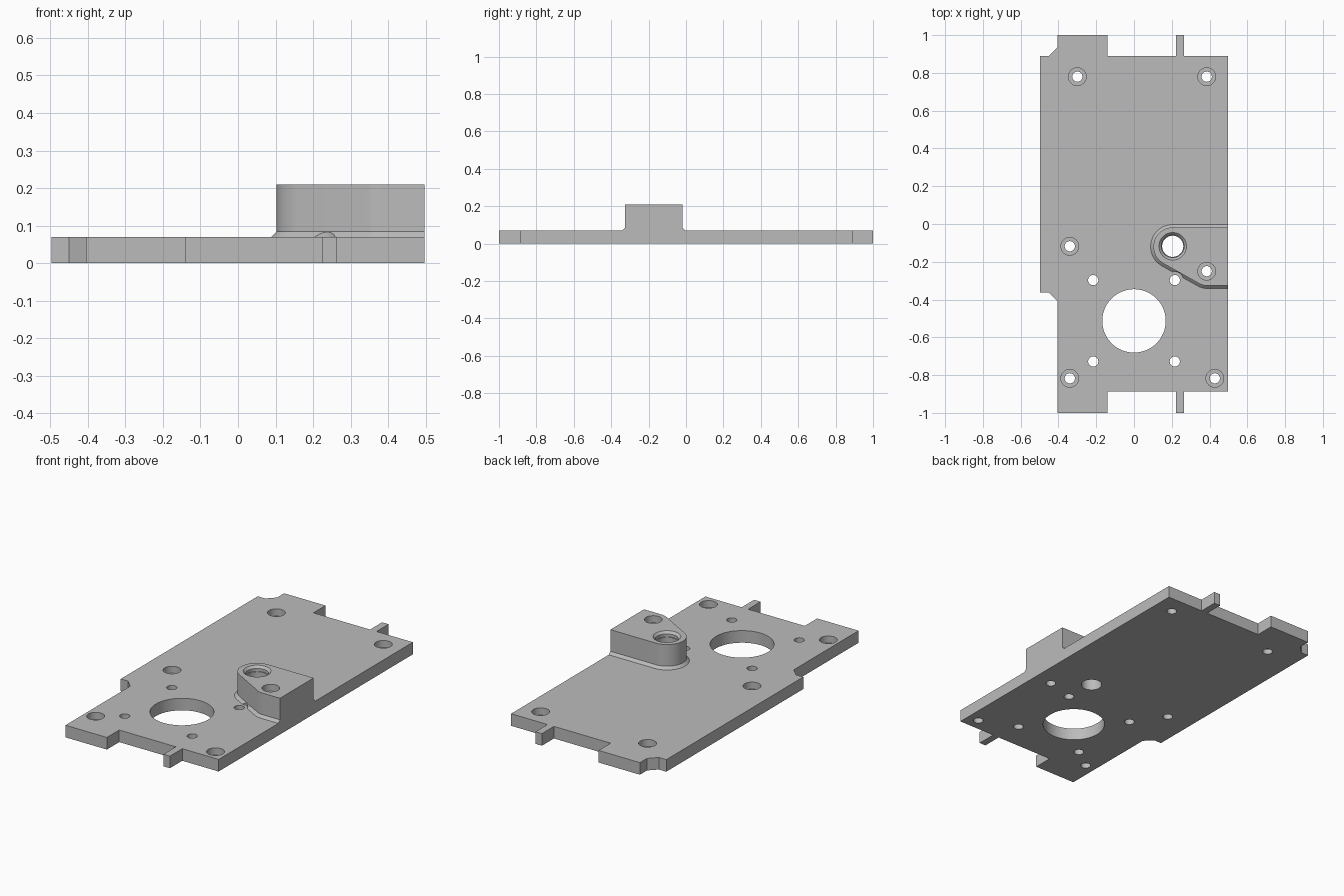
import bpy, bmesh
from math import sin, cos, radians, pi

default = bpy.data.objects.get("Cube")
if default:
    bpy.data.objects.remove(default, do_unlink=True)

metal = bpy.data.materials.new("light_grey")
metal.use_nodes = True
GREY = (0.5, 0.5, 0.5, 1)
metal.diffuse_color = GREY
metal.node_tree.nodes["Principled BSDF"].inputs["Base Color"].default_value = GREY

EDGE = 0.497      # right side of the plate
TOP = 0.07        # plate thickness
BOSS_TOP = 0.21
SEGMENTS = 48


def loft(bm, rings):
    """Closed solid through equal-sized rings of 3D points."""
    rings = [[bm.verts.new(p) for p in ring] for ring in rings]
    n = len(rings[0])
    for low, high in zip(rings, rings[1:]):
        for i in range(n):
            j = (i + 1) % n
            bm.faces.new((low[i], low[j], high[j], high[i]))
    bm.faces.new(rings[0][::-1])
    bm.faces.new(rings[-1])


def finish(bm, name):
    bmesh.ops.recalc_face_normals(bm, faces=bm.faces)
    mesh = bpy.data.meshes.new(name)
    bm.to_mesh(mesh)
    bm.free()
    mesh.materials.append(metal)
    obj = bpy.data.objects.new(name, mesh)
    bpy.context.collection.objects.link(obj)
    return obj


def combine(target, tool, operation):
    mod = target.modifiers.new(operation.lower(), "BOOLEAN")
    mod.operation, mod.solver, mod.object = operation, "EXACT", tool
    bpy.context.view_layer.objects.active = target
    bpy.ops.object.modifier_apply(modifier=mod.name)
    bpy.data.objects.remove(tool, do_unlink=True)


# Plate outline with end tabs and notched left corners
outline = [(-0.497, 0.89), (-0.497, -0.363), (-0.45, -0.363), (-0.405, -0.408),
           (-0.405, -1), (-0.14, -1), (-0.14, -0.887), (0.223, -0.887),
           (0.223, -1), (0.264, -1), (0.264, -0.887), (EDGE, -0.887),
           (EDGE, 0.89), (0.264, 0.89), (0.264, 1), (0.223, 1),
           (0.223, 0.89), (-0.14, 0.89), (-0.14, 1), (-0.405, 1),
           (-0.405, 0.935), (-0.45, 0.89)]
bm = bmesh.new()
loft(bm, [[(x, y, z) for x, y in outline] for z in (0, TOP)])
plate = finish(bm, "mounting_plate")


# Raised boss: rounded nose, slanted side, chamfered foot
def arc(cx, cy, r, start, end, steps):
    angles = [radians(start + (end - start) * i / steps) for i in range(steps + 1)]
    return [(cx + r * cos(a), cy + r * sin(a)) for a in angles]


def boss_ring(grow, z):
    points = arc(0.205, -0.12, 0.102 + grow, 90, 240, 24)
    points += arc(0.385, -0.247, 0.079 + grow, 240, 270, 6)
    points = [(EDGE, points[0][1])] + points + [(EDGE, points[-1][1])]
    return [(x, y, z) for x, y in points]


bm = bmesh.new()
loft(bm, [boss_ring(0.015, 0.04), boss_ring(0.015, TOP),
          boss_ring(0, 0.085), boss_ring(0, BOSS_TOP)])
combine(plate, finish(bm, "boss"), "UNION")

# Holes as stepped round cutters: (radius, height) from bottom to top
bm = bmesh.new()


def hole(x, y, profile):
    turn = [2 * pi * i / SEGMENTS for i in range(SEGMENTS)]
    loft(bm, [[(x + r * cos(a), y + r * sin(a), z) for a in turn] for r, z in profile])


def counterbore(x, y, seat):
    hole(x, y, [(0.027, -0.1), (0.027, seat), (0.047, seat), (0.047, 0.3)])


for x, y in [(-0.3, 0.78), (0.385, 0.78), (-0.34, -0.118),
             (-0.34, -0.817), (0.428, -0.817)]:
    counterbore(x, y, 0.03)
counterbore(0.385, -0.25, 0.17)

for x in (-0.216, 0.216):
    hole(x, -0.728, [(0.027, -0.1), (0.027, 0.3)])
hole(-0.216, -0.297, [(0.027, -0.1), (0.027, 0.3)])
# This one also clears the foot of the boss
hole(0.216, -0.297, [(0.027, -0.1), (0.027, TOP), (0.045, TOP), (0.045, 0.3)])

# Large opening and the boss bore with its chamfered mouth
hole(0, -0.513, [(0.168, -0.1), (0.168, 0.3)])
hole(0.205, -0.118, [(0.056, -0.1), (0.056, 0.18), (0.06, 0.18),
                     (0.06, 0.197), (0.073, BOSS_TOP), (0.073, 0.3)])
combine(plate, finish(bm, "hole_cutters"), "DIFFERENCE")

# Smooth round walls, sharp edges
bpy.ops.object.select_all(action="DESELECT")
plate.select_set(True)
bpy.context.view_layer.objects.active = plate
bpy.ops.object.shade_smooth_by_angle(angle=radians(25))
